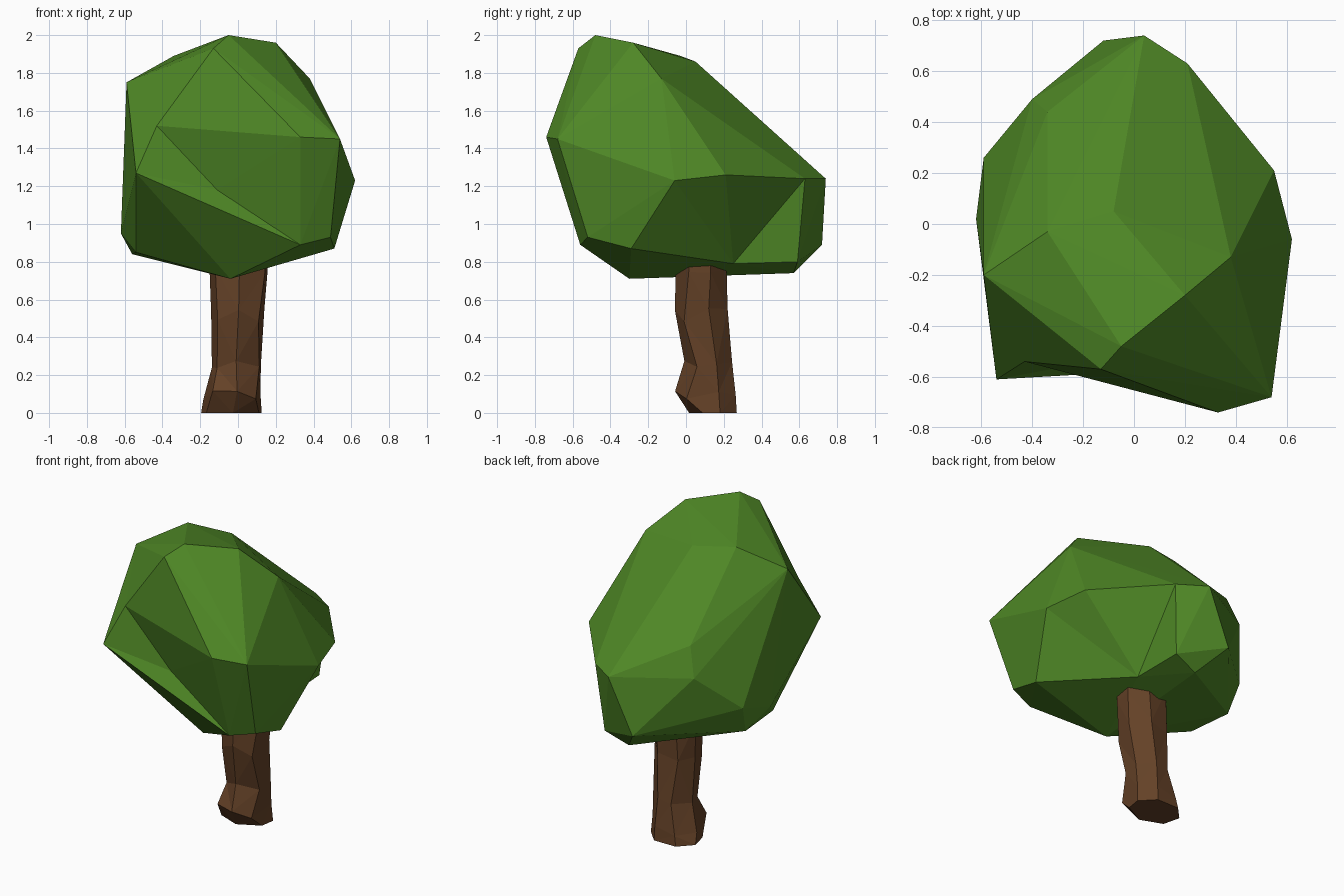
import bpy, bmesh, math, random

if "Cube" in bpy.data.objects:
    bpy.data.objects.remove(bpy.data.objects["Cube"])

random.seed(4)


def material(name, rgb):
    m = bpy.data.materials.new(name)
    m.diffuse_color = (*rgb, 1)
    m.use_nodes = True
    m.node_tree.nodes["Principled BSDF"].inputs["Base Color"].default_value = m.diffuse_color
    return m


def finish(bm, name, mat):
    bmesh.ops.recalc_face_normals(bm, faces=bm.faces[:])
    me = bpy.data.meshes.new(name)
    bm.to_mesh(me)
    bm.free()
    me.materials.append(mat)
    ob = bpy.data.objects.new(name, me)
    bpy.context.collection.objects.link(ob)
    return ob


leaf_green = material("leaf_green", (0.078, 0.245, 0.019))
bark_brown = material("bark_brown", (0.127, 0.053, 0.020))

# Canopy: faceted hull through its corner points
top = dict(A=(-.05, -.48, 2), B=(.20, -.28, 1.96), C=(-.13, -.57, 1.93),
           D=(-.34, -.03, 1.89), E=(-.08, .05, 1.86), J=(.38, -.13, 1.77),
           F=(-.59, -.20, 1.75))
middle = dict(T=(-.43, -.54, 1.52), G=(.33, -.74, 1.46), H=(.54, -.68, 1.45),
              Q=(-.34, .44, 1.43), K=(.55, .21, 1.26), R=(-.40, .49, 1.25),
              L=(.21, .63, 1.24), M=(.04, .74, 1.24), I=(.62, -.06, 1.23),
              U=(-.11, -.53, 1.18))
bottom = dict(a=(-.59, .26, 1.02), b=(-.62, .02, .95), X=(.49, -.52, .93),
              V=(.33, -.56, .89), N=(-.12, .72, .89), Y=(.51, -.29, .87),
              W=(-.54, -.12, .85), c=(-.56, .19, .84), Z=(.17, .59, .80),
              z=(.01, .57, .74), O=(-.04, -.30, .71))

bm = bmesh.new()
corner = {k: bm.verts.new(p) for k, p in {**top, **middle, **bottom}.items()}
bmesh.ops.convex_hull(bm, input=bm.verts[:])


def refan(point, ring):
    """Replace the hull faces spanned by the ring with a fan to a new corner."""
    zone = {corner[k] for k in ring if corner[k].is_valid}
    gone = [f for f in bm.faces if all(v in zone for v in f.verts)]
    rim = [e.verts[:] for e in {e for f in gone for e in f.edges}
           if sum(f in gone for f in e.link_faces) == 1]
    bmesh.ops.delete(bm, geom=gone, context='FACES_ONLY')
    tip = bm.verts.new(point)
    for p, q in rim:
        bm.faces.new((p, q, tip))


refan((-.54, -.61, 1.27), "TFbWOVU")    # front left bulge
refan((.18, .25, .79), "OYIKLZz")       # dent under the right side
bmesh.ops.delete(bm, geom=[e for e in bm.edges if not e.link_faces], context='EDGES')
bmesh.ops.delete(bm, geom=[v for v in bm.verts if not v.link_faces], context='VERTS')
finish(bm, "canopy", leaf_green)

# Trunk: seven-sided irregular rings (z, centre x, centre y, radius x, radius y)
levels = [(0, -.035, .15, .16, .13), (.09, -.03, .11, .155, .165),
          (.24, -.005, .12, .13, .125), (.52, .0, .085, .14, .14),
          (.76, .005, .085, .155, .135), (.95, .01, .09, .15, .13)]
sides = 7
bm = bmesh.new()
rings = []
for z, cx, cy, rx, ry in levels:
    ring = []
    for i in range(sides):
        a = 2 * math.pi * (i + random.uniform(-.15, .15)) / sides + .3
        dz = random.uniform(-.04, .04) if 0 < z < .9 else 0
        ring.append(bm.verts.new((cx + rx * 1.03 * math.cos(a),
                                  cy + ry * 1.03 * math.sin(a), z + dz)))
    rings.append(ring)
for lo, hi in zip(rings, rings[1:]):
    for i in range(sides):
        j = (i + 1) % sides
        bm.faces.new((lo[i], lo[j], hi[j], hi[i]))
bm.faces.new(rings[0])
bm.faces.new(rings[-1])
bmesh.ops.triangulate(bm, faces=bm.faces[:])
finish(bm, "trunk", bark_brown)
